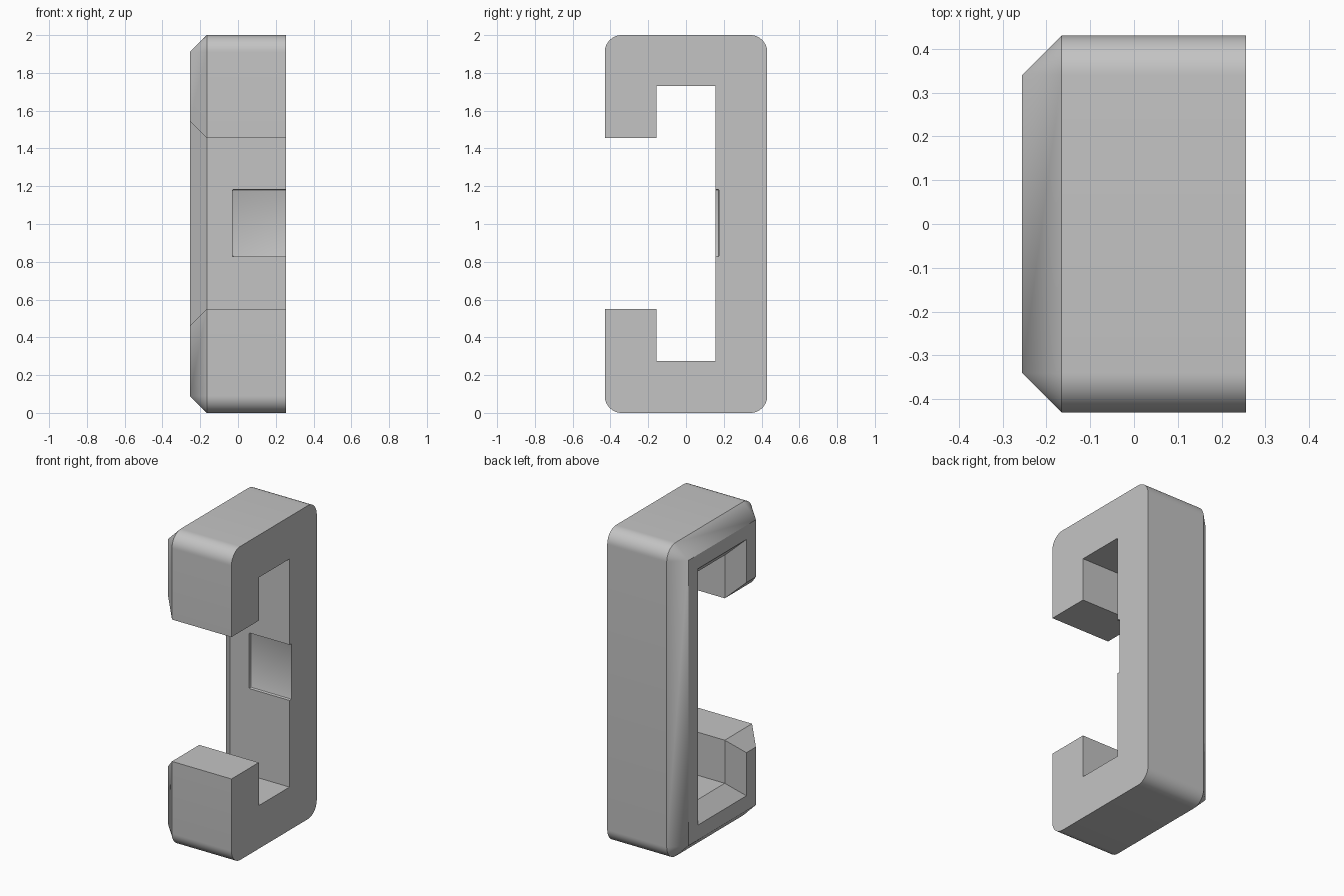
import bpy, bmesh, math

cube = bpy.data.objects.get("Cube")
if cube:
    bpy.data.objects.remove(cube, do_unlink=True)

HALF_W, DEPTH, HEIGHT = 0.255, 0.43, 2.0
C = 0.09          # chamfer size and outer corner radius
STEPS = 12        # segments per rounded corner

grey = bpy.data.materials.new("light_grey")
grey.use_nodes = True
colour = (0.55, 0.55, 0.55, 1)
grey.diffuse_color = colour
grey.node_tree.nodes["Principled BSDF"].inputs["Base Color"].default_value = colour

# C-shaped side profile: y, z, inward offset direction, start angle of rounding
corners = [
    (-DEPTH, 1.455, 1, 1, None),
    (-0.155, 1.455, -1, 1, None),
    (-0.155, 1.73, -1, 1, None),
    (0.155, 1.73, 1, 1, None),
    (0.155, 0.275, 1, -1, None),
    (-0.155, 0.275, -1, -1, None),
    (-0.155, 0.55, -1, -1, None),
    (-DEPTH, 0.55, 1, -1, None),
    (-DEPTH, 0, 1, 1, 180),
    (DEPTH, 0, -1, 1, 270),
    (DEPTH, HEIGHT, -1, -1, 0),
    (-DEPTH, HEIGHT, 1, -1, 90),
]

# Bracket: straight body, then a chamfer all round the -x side
bm = bmesh.new()
rings = []        # (outer vert, chamfer-start vert, chamfer-end vert)
for y, z, dy, dz, start in corners:
    cy, cz = y + dy * C, z + dz * C
    tip = bm.verts.new((-HALF_W, cy, cz))
    points = [(y, z)]
    if start is not None:
        angles = [math.radians(start + 90 * i / STEPS) for i in range(STEPS + 1)]
        points = [(cy + C * math.cos(a), cz + C * math.sin(a)) for a in angles]
    for py, pz in points:
        rings.append((bm.verts.new((HALF_W, py, pz)),
                      bm.verts.new((C - HALF_W, py, pz)), tip))

for a, b in zip(rings, rings[1:] + rings[:1]):
    bm.faces.new((a[0], b[0], b[1], a[1]))
    bm.faces.new((a[1], b[1], b[2], a[2]) if a[2] != b[2] else (a[1], b[1], a[2]))
bm.faces.new([r[0] for r in rings])
bm.faces.new(list(dict.fromkeys(r[2] for r in rings)))
bmesh.ops.recalc_face_normals(bm, faces=bm.faces)
mesh = bpy.data.meshes.new("bracket")
bm.to_mesh(mesh)
bm.free()
bracket = bpy.data.objects.new("bracket", mesh)
bpy.context.collection.objects.link(bracket)
mesh.materials.append(grey)

# Shallow recess in the inner face of the spine, open on the +x side
bpy.ops.mesh.primitive_cube_add(size=1, location=(0.17, 0.075, 1.005))
cutter = bpy.context.object
cutter.name = "recess_cutter"
cutter.dimensions = (0.40, 0.20, 0.355)
bpy.ops.object.transform_apply(location=False, rotation=False, scale=True)
cutter.data.materials.append(grey)
cutter.hide_render = True
bevel = cutter.modifiers.new("soft_corners", "BEVEL")
bevel.width, bevel.segments = 0.006, 2

bpy.ops.object.select_all(action="DESELECT")
bracket.select_set(True)
bpy.context.view_layer.objects.active = bracket
cut = bracket.modifiers.new("recess", "BOOLEAN")
cut.operation, cut.solver, cut.object = "DIFFERENCE", "EXACT", cutter
bpy.ops.object.modifier_apply(modifier=cut.name)
bpy.data.objects.remove(cutter, do_unlink=True)

bpy.ops.object.shade_smooth_by_angle(angle=math.radians(30))
